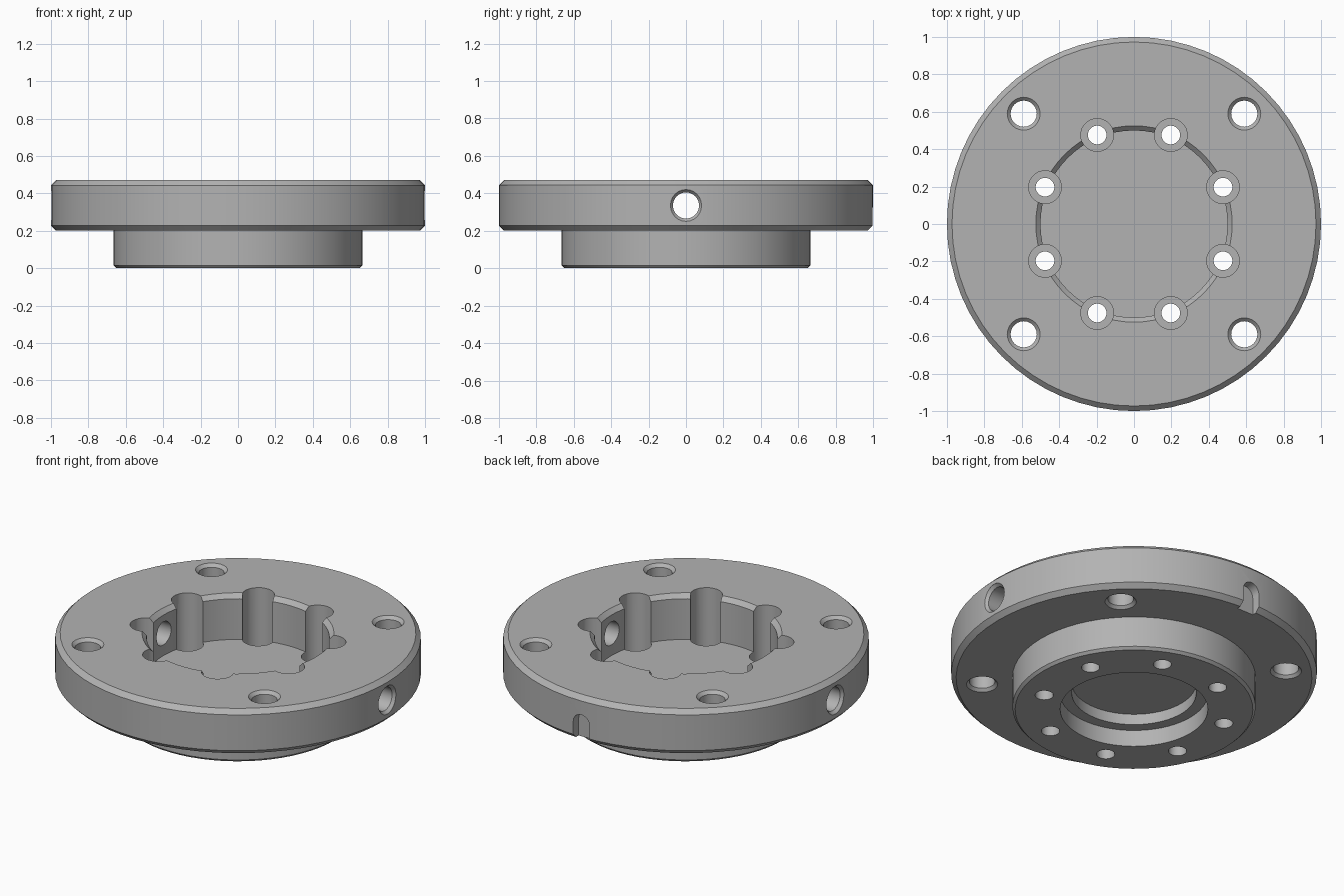
import bpy, bmesh, math
from mathutils import Matrix, Vector

if "Cube" in bpy.data.objects:
    bpy.data.objects.remove(bpy.data.objects["Cube"])

TOP, STEP = 0.47, 0.2      # flange top and underside
FLOOR = 0.2                # upper pocket floor


def lathe(bm, profile, sides, matrix=Matrix()):
    """Spin a closed (radius, height) profile around z and add it to bm."""
    part = bmesh.new()
    verts = [part.verts.new((r, 0, z)) for r, z in profile]
    edges = [part.edges.new(pair) for pair in zip(verts, verts[1:])]
    bmesh.ops.spin(part, geom=verts + edges, cent=(0, 0, 0), axis=(0, 0, 1),
                   angle=math.tau, steps=sides, use_duplicate=False)
    bmesh.ops.remove_doubles(part, verts=part.verts, dist=0.0005)
    bmesh.ops.recalc_face_normals(part, faces=part.faces)
    part.transform(matrix)
    mesh = bpy.data.meshes.new("temp")
    part.to_mesh(mesh)
    part.free()
    bm.from_mesh(mesh)
    bpy.data.meshes.remove(mesh)


def make_object(name, bm):
    mesh = bpy.data.meshes.new(name)
    bm.to_mesh(mesh)
    bm.free()
    obj = bpy.data.objects.new(name, mesh)
    bpy.context.collection.objects.link(obj)
    return obj


# Flange and hub with the upper pocket and the stepped lower recess
body = bmesh.new()
lathe(body, [
    (0, FLOOR), (0.5, FLOOR), (0.5, TOP - 0.025), (0.525, TOP),
    (0.973, TOP), (1, TOP - 0.027), (1, STEP + 0.027), (0.973, STEP),
    (0.665, STEP), (0.665, 0.015), (0.65, 0), (0.404, 0),
    (0.404, 0.1), (0.34, 0.1), (0.34, 0.165), (0, 0.165)], 64)
flange = make_object("flange_body", body)

cuts = bmesh.new()

# Eight counterbored bolt holes round the pocket wall
for i in range(8):
    turn = Matrix.Rotation(math.radians(22.5 + 45 * i), 4, "Z")
    lathe(cuts, [(0, -0.1), (0.05, -0.1), (0.05, 0.09), (0.088, 0.09),
                 (0.088, 0.6), (0, 0.6)], 24,
          turn @ Matrix.Translation((0.515, 0, 0)))

# Four outer through holes, chamfered at both ends
for i in range(4):
    turn = Matrix.Rotation(math.radians(45 + 90 * i), 4, "Z")
    lathe(cuts, [(0, 0.1), (0.086, 0.1), (0.086, STEP), (0.07, STEP + 0.016),
                 (0.07, TOP - 0.018), (0.088, TOP), (0.088, 0.6), (0, 0.6)], 24,
          turn @ Matrix.Translation((0.834, 0, 0)))

# Two radial holes through the rim into the pocket
for angle in (0, math.pi):
    lathe(cuts, [(0, 0.4), (0.07, 0.4), (0.07, 0.98), (0.085, 0.998),
                 (0.085, 1.1), (0, 1.1)], 24,
          Matrix.Rotation(angle, 4, "Z") @ Matrix.Translation((0, 0, 0.335))
          @ Matrix.Rotation(math.pi / 2, 4, "Y"))

# Round-topped notch in the back of the rim
arc = [math.pi * i / 10 for i in range(11)]
outline = [(0.055, 0.15)]
outline += [(0.055 * math.cos(a), 0.305 + 0.055 * math.sin(a)) for a in arc]
outline += [(-0.055, 0.15)]
face = cuts.faces.new([cuts.verts.new((x, 0.945, z)) for x, z in outline])
ext = bmesh.ops.extrude_face_region(cuts, geom=[face], use_keep_orig=True)
bmesh.ops.translate(cuts, vec=Vector((0, 0.15, 0)),
                    verts=[v for v in ext["geom"] if isinstance(v, bmesh.types.BMVert)])
bmesh.ops.recalc_face_normals(cuts, faces=cuts.faces)

# Cut every opening in one pass
cutter = make_object("hole_cutter", cuts)
cutter.hide_render = True
mod = flange.modifiers.new("holes", "BOOLEAN")
mod.operation = "DIFFERENCE"
mod.solver = "EXACT"
mod.object = cutter
bpy.ops.object.select_all(action="DESELECT")
flange.select_set(True)
bpy.context.view_layer.objects.active = flange
bpy.ops.object.modifier_apply(modifier=mod.name)
bpy.data.objects.remove(cutter)

# Machined grey finish
grey = bpy.data.materials.new("machined_grey")
grey.use_nodes = True
colour = (0.45, 0.45, 0.45, 1)
grey.diffuse_color = colour
grey.node_tree.nodes["Principled BSDF"].inputs["Base Color"].default_value = colour
flange.data.materials.clear()
flange.data.materials.append(grey)
bpy.ops.object.shade_smooth_by_angle(angle=math.radians(30))
